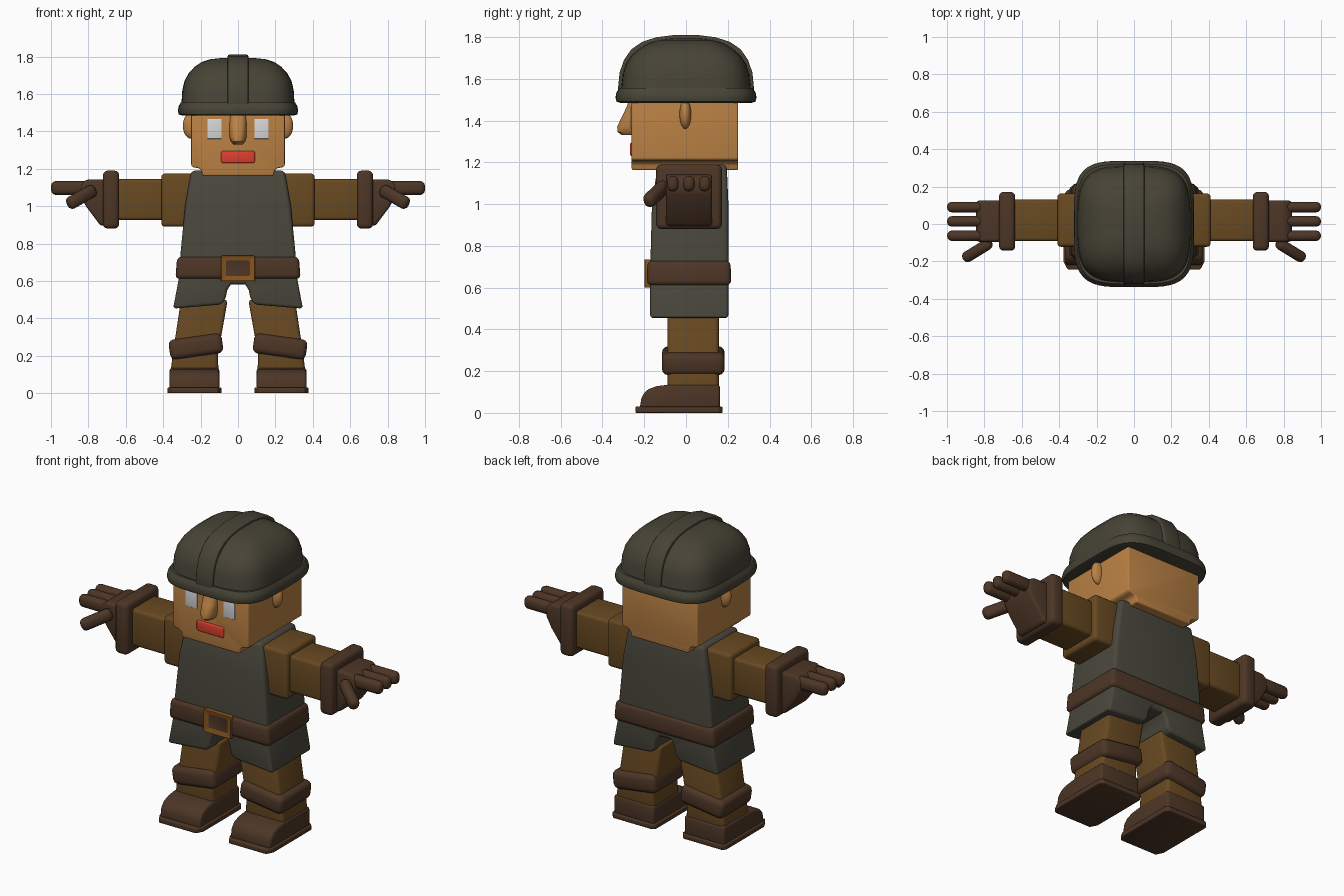
import bpy, bmesh, math
from mathutils import Matrix, Vector

cube = bpy.data.objects.get("Cube")
if cube:
    bpy.data.objects.remove(cube, do_unlink=True)


def material(name, *srgb):
    col = [((c / 255 + 0.055) / 1.055) ** 2.4 for c in srgb] + [1]
    m = bpy.data.materials.new(name)
    m.use_nodes = True
    m.diffuse_color = col
    m.node_tree.nodes["Principled BSDF"].inputs["Base Color"].default_value = col
    return m


HELMET = material("helmet olive", 71, 67, 54)
SHIRT = material("shirt grey", 73, 71, 60)
CLOTH = material("trouser brown", 104, 73, 33)
LEATHER = material("dark leather", 77, 54, 38)
SKIN = material("skin", 186, 129, 68)
LIPS = material("lip red", 222, 62, 48)
EYES = material("eye white", 215, 215, 215)
BRASS = material("buckle brown", 136, 84, 30)


def finish(name, bm, mat, bevel=0, mirror=False, segments=3):
    """Turn a bmesh into a finished, bevelled and shaded object."""
    bmesh.ops.recalc_face_normals(bm, faces=bm.faces)
    me = bpy.data.meshes.new(name)
    bm.to_mesh(me)
    bm.free()
    me.materials.append(mat)
    ob = bpy.data.objects.new(name, me)
    bpy.context.collection.objects.link(ob)
    if bevel:
        b = ob.modifiers.new("Bevel", "BEVEL")
        b.width, b.segments = bevel, segments
        b.limit_method, b.angle_limit = "ANGLE", math.radians(25)
    if mirror:
        ob.modifiers.new("Mirror", "MIRROR").use_axis = (True, False, False)
    bpy.ops.object.select_all(action="DESELECT")
    ob.select_set(True)
    bpy.context.view_layer.objects.active = ob
    bpy.ops.object.convert(target="MESH")
    bpy.ops.object.shade_smooth_by_angle(angle=math.radians(35))
    return ob


def skin_rings(rings):
    """Join equal rings of points with quads and cap both ends."""
    bm = bmesh.new()
    rows = [[bm.verts.new(p) for p in ring] for ring in rings]
    n = len(rows[0])
    for a, b in zip(rows, rows[1:]):
        for i in range(n):
            j = (i + 1) % n
            bm.faces.new((a[i], a[j], b[j], b[i]))
    bm.faces.new(rows[0])
    bm.faces.new(rows[-1])
    return bm


def box_mesh(x, y, z, tilt=None):
    bm = bmesh.new()
    bmesh.ops.create_cube(bm, size=1)
    mid = Vector([(a + b) / 2 for a, b in (x, y, z)])
    size = [b - a for a, b in (x, y, z)]
    mat = Matrix.Translation(mid) @ (tilt or Matrix()) @ Matrix.Diagonal((*size, 1))
    bm.transform(mat)
    return bm


def box(name, x, y, z, mat, bevel=0.02, mirror=False, tilt=None):
    return finish(name, box_mesh(x, y, z, tilt), mat, bevel, mirror)


def blocks(name, levels, mat, bevel, mirror=False):
    """Stack of rectangles given as z, x0, x1, y0, y1."""
    rings = [[(a, c, z), (b, c, z), (b, d, z), (a, d, z)] for z, a, b, c, d in levels]
    return finish(name, skin_rings(rings), mat, bevel, mirror)


def prism(name, profile, axis, lo, hi, mat, bevel=0.02, mirror=False):
    """Extrude a 2D profile along x or y."""
    put = (lambda p, t: (t, *p)) if axis == "x" else (lambda p, t: (p[0], t, p[1]))
    rings = [[put(p, t) for p in profile] for t in (lo, hi)]
    return finish(name, skin_rings(rings), mat, bevel, mirror)


def ovals(name, levels, mat, power=2, cy=0, count=64):
    """Stack of superellipses given as z, x radius, y radius."""
    def bend(v):
        return math.copysign(abs(v) ** (2 / power), v)
    angles = [math.tau * (i + 0.5) / count for i in range(count)]
    rings = [[(a * bend(math.cos(t)), cy + b * bend(math.sin(t)), z) for t in angles]
             for z, a, b in levels]
    return finish(name, skin_rings(rings), mat)


def both(half):
    return half + [(-a, b) for a, b in reversed(half)]


# Helmet: brim, dome and centre crest
ovals("helmet_brim", [(1.485, .30, .315), (1.49, .317, .333), (1.51, .322, .338),
                      (1.535, .317, .333), (1.555, .305, .32)], HELMET, 4)
ovals("helmet_dome", [(1.54, .303, .312), (1.62, .298, .303), (1.67, .286, .288),
                      (1.71, .264, .262), (1.745, .232, .222), (1.77, .195, .178),
                      (1.785, .15, .13), (1.793, .08, .07)], HELMET, 3.6)
crest = [(.327, 1.54), (.318, 1.63), (.297, 1.69), (.262, 1.741),
         (.21, 1.777), (.14, 1.799), (.05, 1.81)]
prism("helmet_crest", both(crest), "x", -.055, .055, HELMET, .008)

# Head with notched jaw
jaw = [(.25, 1.52), (.25, 1.215), (.235, 1.207), (.21, 1.203), (.195, 1.19), (.19, 1.162)]
prism("head", both(jaw), "y", -.26, .25, SKIN, .008)
ovals("nose", [(1.33, .022, .055), (1.345, .038, .076), (1.37, .046, .078),
               (1.42, .046, .055), (1.47, .044, .03), (1.51, .038, .02)],
      SKIN, 2.3, -.252, 24)
box("mouth", (-.09, .09), (-.268, -.25), (1.23, 1.295), LIPS, .016)
box("eye", (.087, .163), (-.265, -.257), (1.36, 1.466), EYES, .002, True)
ear = bmesh.new()
bmesh.ops.create_uvsphere(ear, u_segments=20, v_segments=12, radius=1)
ear.transform(Matrix.Translation((.25, -.003, 1.43)) @ Matrix.Diagonal((.045, .028, .07, 1)))
finish("ear", ear, SKIN, 0, True)

# Torso, belt and shorts
blocks("torso", [(.58, -.31, .31, -.168, .2), (.74, -.308, .308, -.17, .203),
                 (1.0, -.283, .283, -.163, .203), (1.19, -.25, .25, -.135, .195)],
       SHIRT, .02)
blocks("belt", [(.61, -.335, .335, -.187, .217), (.73, -.325, .325, -.185, .213)],
       LEATHER, .025)
leg_hole = [(.30, .68), (.315, .62), (.347, .452), (.09, .474), (.068, .50),
            (.058, .55), (.035, .588), (.012, .598)]
prism("shorts", both(leg_hole), "y", -.172, .203, SHIRT, .016)

# Buckle with a sunken leather centre
bm = box_mesh((-.09, .09), (-.2, -.17), (.6, .735))
front = min(bm.faces, key=lambda f: f.calc_center_median().y)
bmesh.ops.inset_region(bm, faces=[front], thickness=.038)
front.material_index = 1
for v in front.verts:
    v.co.y += .012
buckle = finish("buckle", bm, BRASS, .005)
buckle.data.materials.append(LEATHER)

# Legs, knee bands and boots
blocks("trouser_leg", [(.1, .103, .362, -.088, .157), (.2, .108, .35, -.088, .157),
                       (.5, .055, .305, -.088, .157)], CLOTH, .02, True)
box("knee_band", (.082, .368), (-.115, .185), (.196, .304), LEATHER, .03, True,
    Matrix.Rotation(math.radians(8), 4, "Y"))
boot = [(.163, .02), (.163, .135), (-.085, .135), (-.14, .128), (-.185, .112),
        (-.212, .08), (-.222, .02)]
prism("boot", boot, "x", .1, .366, LEATHER, .015, True)
sole = [(.105, .175), (.36, .175), (.378, .155), (.378, -.2), (.355, -.243),
        (.11, -.243), (.087, -.2), (.087, .155)]
rings = [[(x, y, z) for x, y in sole] for z in (0, .03)]
finish("boot_sole", skin_rings(rings), LEATHER, .006, True)

# Arms, gloves and fingers
box("sleeve", (.2, .41), (-.122, .163), (.89, 1.175), CLOTH, .02, True)
box("forearm", (.38, .66), (-.092, .13), (.925, 1.145), CLOTH, .018, True)
box("glove_cuff", (.635, .722), (-.143, .172), (.88, 1.19), LEATHER, .025, True)
palm = [(.68, .895), (.735, .895), (.81, .995), (.845, 1.06), (.845, 1.115),
        (.81, 1.143), (.68, 1.143)]
prism("palm", palm, "y", -.095, .125, LEATHER, .016, True)
for label, y in (("index", -.063), ("middle", .014), ("outer", .09)):
    box(label + "_finger", (.78, 1.0), (y - .028, y + .028), (1.06, 1.134),
        LEATHER, .026, True)
aim = Vector((.13, -.08, -.075)).to_track_quat("X", "Z").to_matrix().to_4x4()
box("thumb", (.745, .93), (-.172, -.112), (1.014, 1.084), LEATHER, .026, True, aim)
